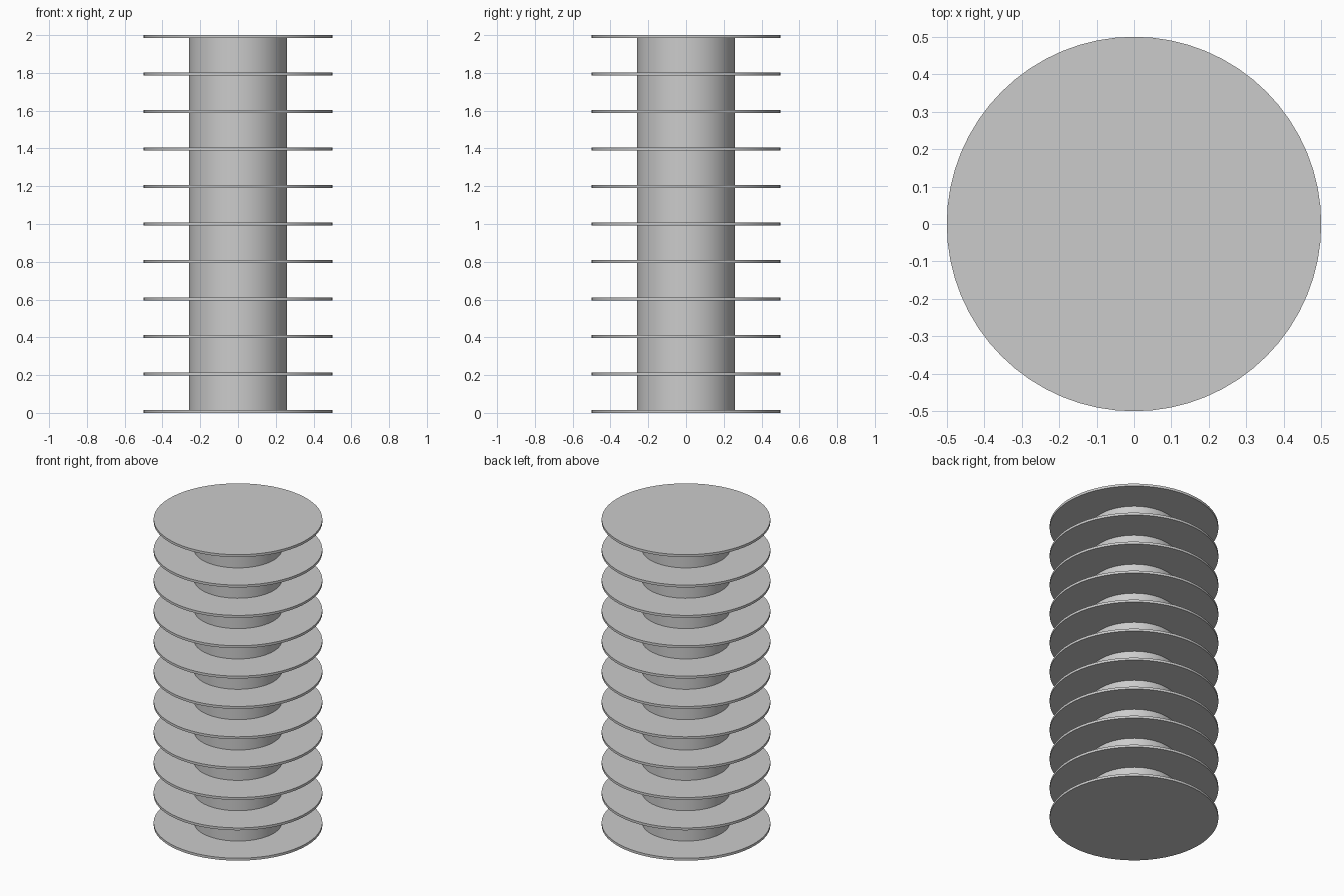
import bpy
import math

cube = bpy.data.objects.get("Cube")
if cube:
    bpy.data.objects.remove(cube, do_unlink=True)

HEIGHT = 2.0
FLOORS = 11
SLAB = 0.016

# Single grey finish
grey = bpy.data.materials.new("light grey")
grey.use_nodes = True
colour = (0.6, 0.6, 0.6, 1)
grey.diffuse_color = colour
grey.node_tree.nodes["Principled BSDF"].inputs["Base Color"].default_value = colour


def cylinder(name, radius, depth, z):
    bpy.ops.mesh.primitive_cylinder_add(vertices=64, radius=radius, depth=depth,
                                        location=(0, 0, z))
    obj = bpy.context.object
    obj.name = name
    obj.data.materials.append(grey)
    bpy.ops.object.shade_smooth_by_angle(angle=math.radians(30))
    return obj


# Central column, ending inside the end discs
cylinder("central_column", 0.26, HEIGHT - SLAB, HEIGHT / 2)

# Evenly stacked thin discs
step = (HEIGHT - SLAB) / (FLOORS - 1)
for i in range(FLOORS):
    cylinder(f"disc_{i + 1}", 0.5, SLAB, SLAB / 2 + i * step)
